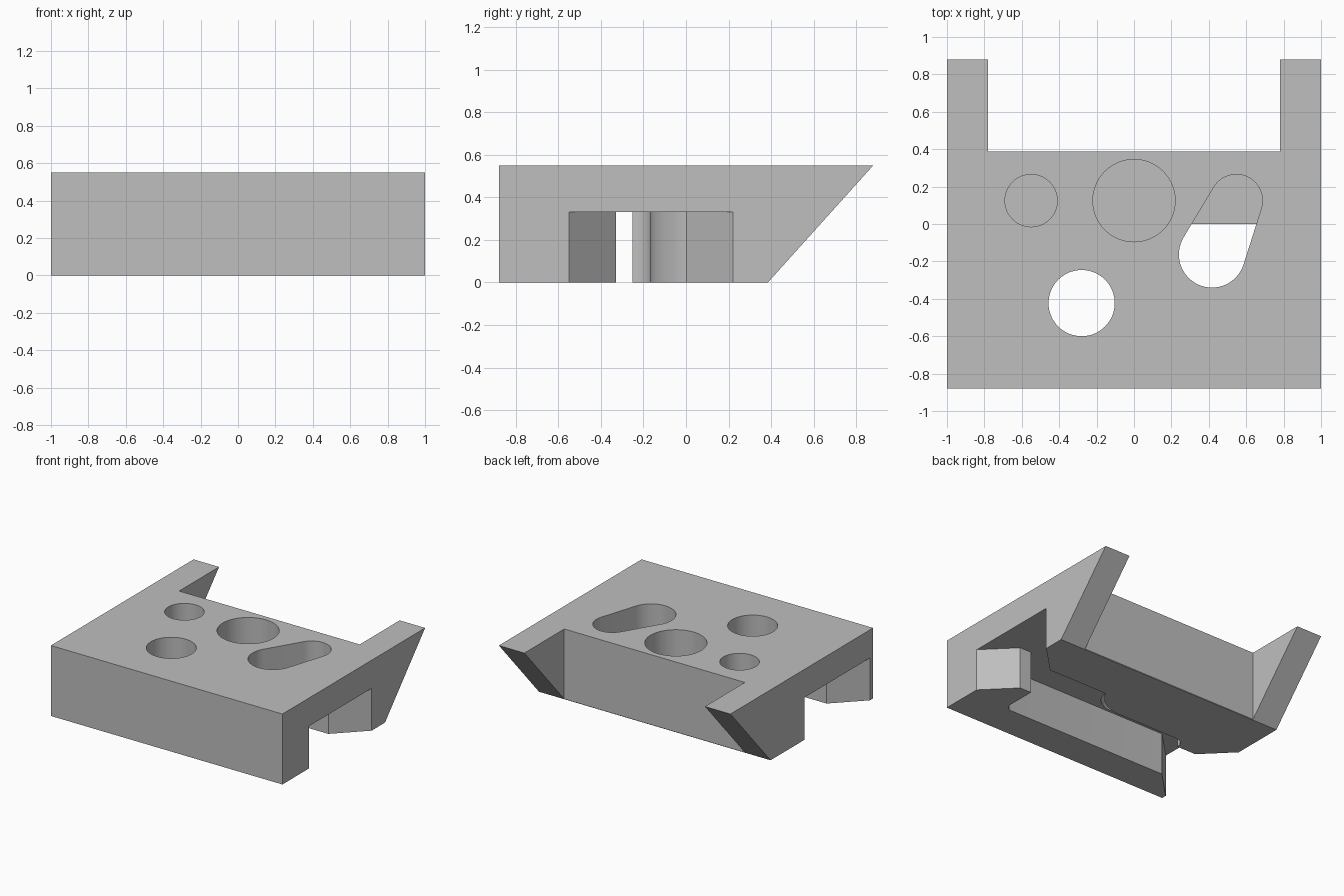
import bpy, bmesh
from math import sin, cos, pi, radians, atan2, acos, hypot
from mathutils import Vector

cube = bpy.data.objects.get("Cube")
if cube:
    bpy.data.objects.remove(cube, do_unlink=True)

grey = bpy.data.materials.new("plain grey")
grey.use_nodes = True
colour = (0.52, 0.52, 0.52, 1)
grey.diffuse_color = colour
grey.node_tree.nodes["Principled BSDF"].inputs["Base Color"].default_value = colour


def prism(name, points, offset):
    """Solid made by sweeping a closed outline of 3D points along an offset."""
    bm = bmesh.new()
    face = bm.faces.new([bm.verts.new(p) for p in points])
    swept = bmesh.ops.extrude_face_region(bm, geom=[face])["geom"]
    bmesh.ops.translate(bm, vec=Vector(offset),
                        verts=[v for v in swept if isinstance(v, bmesh.types.BMVert)])
    bmesh.ops.recalc_face_normals(bm, faces=bm.faces)
    mesh = bpy.data.meshes.new(name)
    bm.to_mesh(mesh)
    bm.free()
    mesh.materials.append(grey)
    obj = bpy.data.objects.new(name, mesh)
    bpy.context.collection.objects.link(obj)
    return obj


def arc(cx, cy, r, start, end, steps):
    """Points on an arc, angles in radians."""
    turns = [start + (end - start) * i / steps for i in range(steps + 1)]
    return [(cx + r * cos(t), cy + r * sin(t)) for t in turns]


def cut(body, outline, bottom, top):
    """Remove an upright prism from the body."""
    cutter = prism("cutter", [(x, y, bottom) for x, y in outline], (0, 0, top - bottom))
    cutter.hide_render = True
    mod = body.modifiers.new("cut", 'BOOLEAN')
    mod.operation = 'DIFFERENCE'
    mod.solver = 'EXACT'
    mod.object = cutter
    bpy.context.view_layer.objects.active = body
    bpy.ops.object.modifier_apply(modifier=mod.name)
    bpy.data.objects.remove(cutter, do_unlink=True)


# Block with a sloping back
HEIGHT, CEILING = 0.55, 0.33
side = [(-0.88, 0), (0.385, 0), (0.88, HEIGHT), (-0.88, HEIGHT)]
body = prism("bracket_body", [(-1, y, z) for y, z in side], (2, 0, 0))

# Notch that leaves the two back arms
cut(body, [(-0.78, 0.388), (0.78, 0.388), (0.78, 1), (-0.78, 1)], -0.1, 0.7)

# Stepped channel underneath, flared at both ends
big_x, big_y, wall = 0.0, 0.125, 0.292
start = atan2(-big_y, (wall ** 2 - big_y ** 2) ** 0.5)
channel = [(1.1, 0.32), (0.78, 0)]
channel += arc(big_x, big_y, wall, start, -pi / 2, 14)
channel += arc(-0.53, -0.252, 0.085, pi / 2, pi, 8)
channel += [(-0.78, -0.252), (-1.1, 0.068), (-1.1, -0.94), (-0.78, -0.62)]
channel += arc(0.62, -0.56, 0.06, -pi / 2, 0, 8)
channel += [(0.68, -0.33), (0.78, -0.33), (1.1, -0.65)]
cut(body, channel, -0.1, CEILING)

# Round holes in the top
for x, y, r in [(-0.55, 0.125, 0.14), (big_x, big_y, 0.22), (-0.28, -0.423, 0.177)]:
    cut(body, arc(x, y, r, 0, 2 * pi, 64)[:-1], CEILING - 0.001, 0.7)

# Tapered slot: the hull of two circles
ax, ay, ar = 0.417, -0.163, 0.177
bx, by, br = 0.547, 0.125, 0.14
heading = atan2(by - ay, bx - ax)
spread = acos((ar - br) / hypot(bx - ax, by - ay))
slot = arc(ax, ay, ar, heading + spread, heading + 2 * pi - spread, 32)
slot += arc(bx, by, br, heading - spread, heading + spread, 32)
cut(body, slot, CEILING - 0.001, 0.7)

# Smooth the curved walls, keep the edges sharp
bpy.ops.object.select_all(action='DESELECT')
body.select_set(True)
bpy.context.view_layer.objects.active = body
bpy.ops.object.shade_smooth_by_angle(angle=radians(25))
